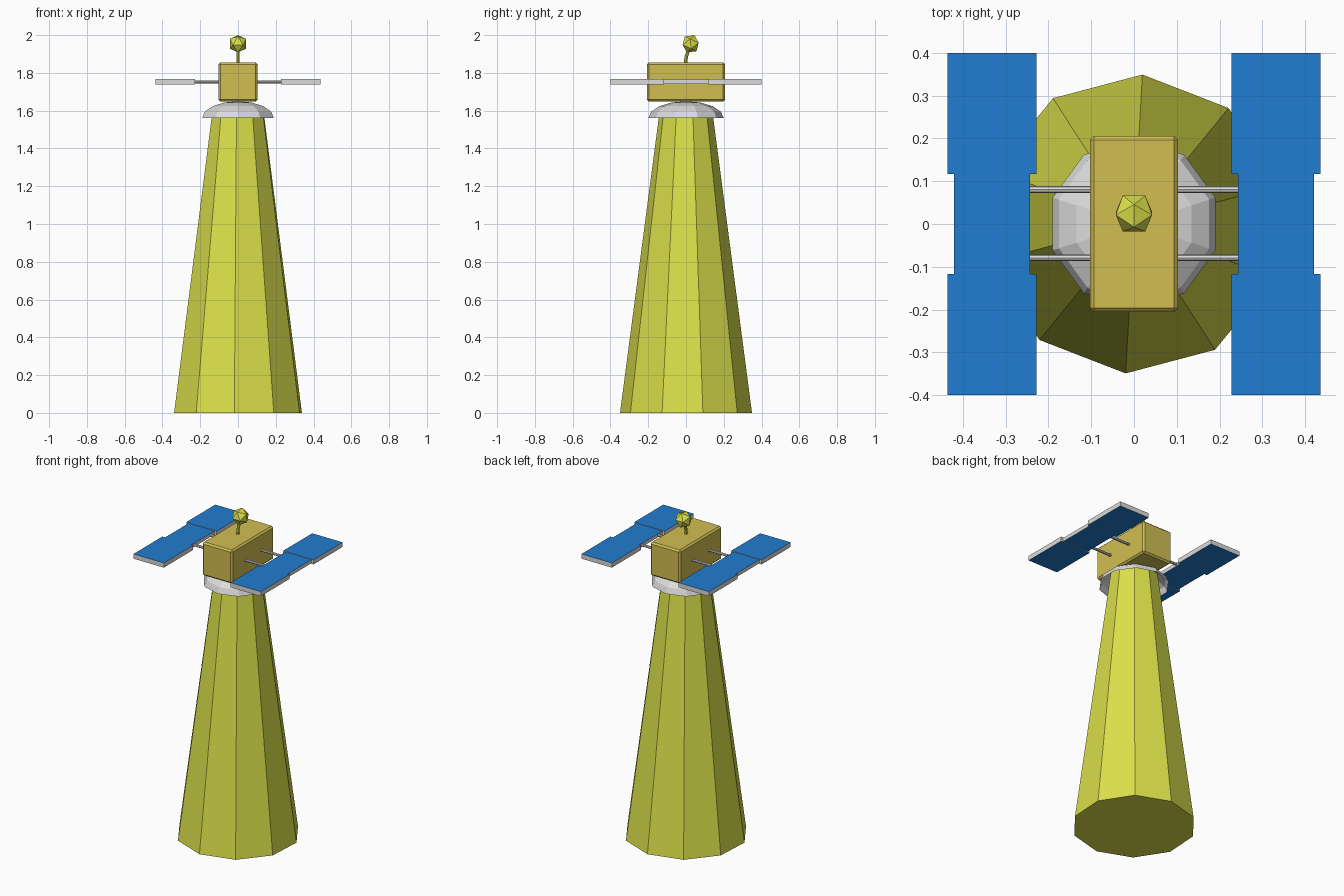
import bpy, bmesh, math
from mathutils import Matrix, Vector

if "Cube" in bpy.data.objects:
    bpy.data.objects.remove(bpy.data.objects["Cube"])


def mat(name, rgb):
    lin = [c / 12.92 if c <= 0.04045 else ((c + 0.055) / 1.055) ** 2.4 for c in rgb]
    m = bpy.data.materials.new(name)
    m.diffuse_color = (*lin, 1)
    m.use_nodes = True
    m.node_tree.nodes["Principled BSDF"].inputs["Base Color"].default_value = m.diffuse_color
    return m


YELLOW = mat("yellow", (0.86, 0.88, 0.29))
GOLD = mat("gold", (0.82, 0.75, 0.32))
GREY = mat("light grey", (0.86, 0.86, 0.86))
BLUE = mat("panel blue", (0.13, 0.49, 0.82))


def finish(name, bm, *mats):
    me = bpy.data.meshes.new(name)
    bmesh.ops.recalc_face_normals(bm, faces=bm.faces)
    bm.to_mesh(me)
    bm.free()
    for m in mats:
        me.materials.append(m)
    ob = bpy.data.objects.new(name, me)
    bpy.context.collection.objects.link(ob)
    return ob


def add_box(bm, centre, size):
    m = Matrix.Translation(centre) @ Matrix.Diagonal((*size, 1))
    return bmesh.ops.create_cube(bm, size=1, matrix=m)


def lathe(bm, profile, sides, offset):
    # stacked rings of (radius, z)
    rings = []
    for r, z in profile:
        rings.append([bm.verts.new((r * math.cos(a), r * math.sin(a), z))
                      for a in (offset + math.tau * i / sides for i in range(sides))])
    for lo, hi in zip(rings, rings[1:]):
        for i in range(sides):
            j = (i + 1) % sides
            bm.faces.new((lo[i], lo[j], hi[j], hi[i]))
    return rings


def rod(bm, start, end, radius, sides=8):
    a, b = Vector(start), Vector(end)
    d = b - a
    m = Matrix.Translation((a + b) / 2) @ d.to_track_quat('Z', 'Y').to_matrix().to_4x4()
    bmesh.ops.create_cone(bm, cap_ends=True, segments=sides, radius1=radius,
                          radius2=radius, depth=d.length, matrix=m)


# Tall ten-sided beam
bm = bmesh.new()
rings = lathe(bm, [(0.35, 0), (0.1376, 1.615)], 10, math.radians(14.8))
for r in rings:
    bm.faces.new(r)
finish("beam_cone", bm, YELLOW)

# Shallow hollow dish, open underneath
bm = bmesh.new()
profile = [(0.2 * math.cos(t), 1.56 + 0.09 * math.sin(t))
           for t in (math.radians(22.5 * k) for k in range(4))]
rings = lathe(bm, profile, 10, math.radians(18))
tip = bm.verts.new((0, 0, 1.65))
for i in range(10):
    bm.faces.new((rings[-1][i], rings[-1][(i + 1) % 10], tip))
finish("dish", bm, GREY)

# Body with chamfered edges
bm = bmesh.new()
add_box(bm, (0, 0, 1.752), (0.207, 0.412, 0.207))
bmesh.ops.bevel(bm, geom=bm.edges[:], offset=0.01, segments=1, affect='EDGES')
finish("body", bm, GOLD)

for side, label in ((-1, "left"), (1, "right")):
    # Solar panel: two wide ends and a slimmer middle, blue on top and bottom
    bm = bmesh.new()
    for y in (-0.2585, 0.2585):
        add_box(bm, (side * 0.332, y, 1.7525), (0.208, 0.283, 0.029))
    add_box(bm, (side * 0.332, 0, 1.7525), (0.177, 0.236, 0.023))
    bm.normal_update()
    for f in bm.faces:
        f.material_index = 1 if abs(f.normal.z) > 0.5 else 0
    finish(label + "_solar_panel", bm, GREY, BLUE)

    # Struts holding the panel
    bm = bmesh.new()
    for y in (-0.079, 0.081):
        rod(bm, (side * 0.09, y, 1.752), (side * 0.25, y, 1.752), 0.008)
    finish(label + "_struts", bm, GREY)

# Bent antenna stem
bm = bmesh.new()
rod(bm, (0, -0.003, 1.85), (0, 0.002, 1.89), 0.009)
rod(bm, (0, 0.001, 1.885), (0, 0.018, 1.935), 0.009)
finish("antenna_stem", bm, YELLOW)

# Faceted antenna ball, leaning back
bm = bmesh.new()
m = (Matrix.Translation((0, 0.0245, 1.954)) @ Matrix.Rotation(math.radians(-24.6), 4, 'X')
     @ Matrix.Rotation(math.radians(-90), 4, 'Z'))
bmesh.ops.create_icosphere(bm, subdivisions=1, radius=0.05, matrix=m)
finish("antenna_ball", bm, YELLOW)
